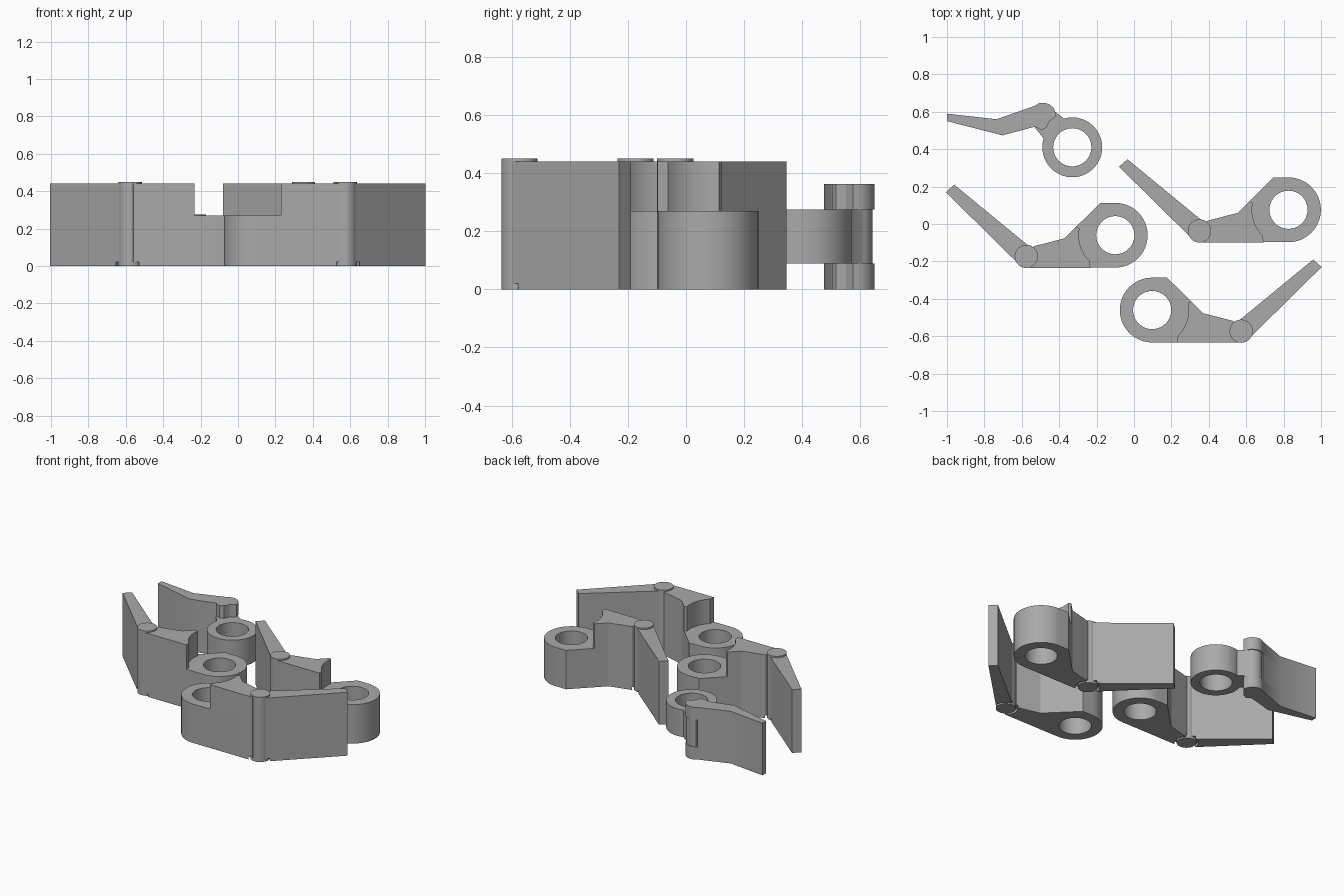
import bpy, bmesh, math

if "Cube" in bpy.data.objects:
    bpy.data.objects.remove(bpy.data.objects["Cube"])

grey = bpy.data.materials.new("matte_grey")
grey.diffuse_color = (0.40, 0.40, 0.40, 1)
grey.use_nodes = True
grey.node_tree.nodes["Principled BSDF"].inputs["Base Color"].default_value = grey.diffuse_color


def arc(cx, cy, r, a0, a1, n):
    """Points on an arc, angles in degrees."""
    return [(cx + r * math.cos(math.radians(a0 + (a1 - a0) * i / n)),
             cy + r * math.sin(math.radians(a0 + (a1 - a0) * i / n))) for i in range(n + 1)]


def circle(cx, cy, r, n=48):
    return arc(cx, cy, r, 0, 360, n)[:-1]


def prism(name, pts, z0, z1):
    """Upright prism from a closed outline."""
    bm = bmesh.new()
    face = bm.faces.new([bm.verts.new((x, y, z0)) for x, y in pts])
    top = bmesh.ops.extrude_face_region(bm, geom=[face])["geom"]
    bmesh.ops.translate(bm, vec=(0, 0, z1 - z0),
                        verts=[v for v in top if isinstance(v, bmesh.types.BMVert)])
    bmesh.ops.recalc_face_normals(bm, faces=bm.faces)
    me = bpy.data.meshes.new(name)
    bm.to_mesh(me)
    bm.free()
    me.materials.append(grey)
    ob = bpy.data.objects.new(name, me)
    bpy.context.collection.objects.link(ob)
    return ob


def cut(ob, pts, z0, z1):
    """Subtract a prism from the object."""
    tool = prism("cutter", pts, z0, z1)
    mod = ob.modifiers.new("cut", 'BOOLEAN')
    mod.operation, mod.solver, mod.object = 'DIFFERENCE', 'EXACT', tool
    bpy.context.view_layer.objects.active = ob
    bpy.ops.object.modifier_apply(modifier=mod.name)
    bpy.data.objects.remove(tool)


def smooth(ob):
    bpy.ops.object.select_all(action='DESELECT')
    ob.select_set(True)
    bpy.context.view_layer.objects.active = ob
    bpy.ops.object.shade_smooth_by_angle(angle=math.radians(30))


def clip(tag, cx, cy, side):
    """Bored ring with raised shoulder, hinge pin and slanted flap."""
    def place(pts):
        return [(cx + side * x, cy + y) for x, y in pts]
    px, py = 0.476, -0.113
    edge = [(0.46, -0.174), (px, py), (0.433, -0.058), (0.272, -0.017)]
    bore = place(circle(0, 0, 0.102))
    relief = place(circle(px, py, 0.077))

    base = prism("ring_base_" + tag,
                 place(arc(0, 0, 0.173, 90, 270, 32) + edge + [(0.08, 0.173)]), 0, 0.27)
    cut(base, bore, -0.1, 0.6)
    cut(base, relief, -0.1, 0.02)
    shoulder = prism("shoulder_" + tag,
                     place([(0.133, -0.174)] + edge + [(0.208, 0.046)]
                           + arc(0, 0, 0.195, 11, -45, 16)), 0.27, 0.44)
    flap = prism("flap_" + tag, place([(0.861, 0.27), (0.906, 0.23), (0.529, -0.142),
                                       (px, py), (0.468, -0.053)]), 0, 0.44)
    cut(flap, relief, -0.1, 0.02)
    pin = prism("hinge_pin_" + tag, place(circle(px, py, 0.062)), 0, 0.45)
    for ob in (base, shoulder, flap, pin):
        smooth(ob)


clip("left", -0.10, -0.06, -1)
clip("front", 0.097, -0.46, 1)
# The right clip faces the same way as the left one
clip("right", 0.826, 0.076, -1)

# Small latch: thin bent lever with a round end, notched around the ring's tongue
lever_back = [(-0.53, 0.632), (-0.735, 0.56), (-1, 0.59), (-1, 0.55), (-0.703, 0.474), (-0.53, 0.52)]
lever_end = [(-0.495, 0.502), (-0.468, 0.516), (-0.452, 0.55), (-0.415, 0.575)] \
    + arc(-0.487, 0.578, 0.07, 22, 110, 12)
smooth(prism("lever_lower_end", lever_back + lever_end, 0, 0.088))
smooth(prism("lever_upper_end", lever_back + lever_end, 0.275, 0.362))
smooth(prism("lever_middle", lever_back, 0.088, 0.275))

# Ring with a tongue reaching into the lever notch
ring = prism("latch_ring", arc(-0.33, 0.41, 0.16, 106, -197, 48)
             + [(-0.53, 0.515), (-0.535, 0.60)]
             + arc(-0.487, 0.578, 0.064, 120, 25, 12), 0.088, 0.275)
cut(ring, circle(-0.33, 0.41, 0.102), -0.1, 0.6)
smooth(ring)
